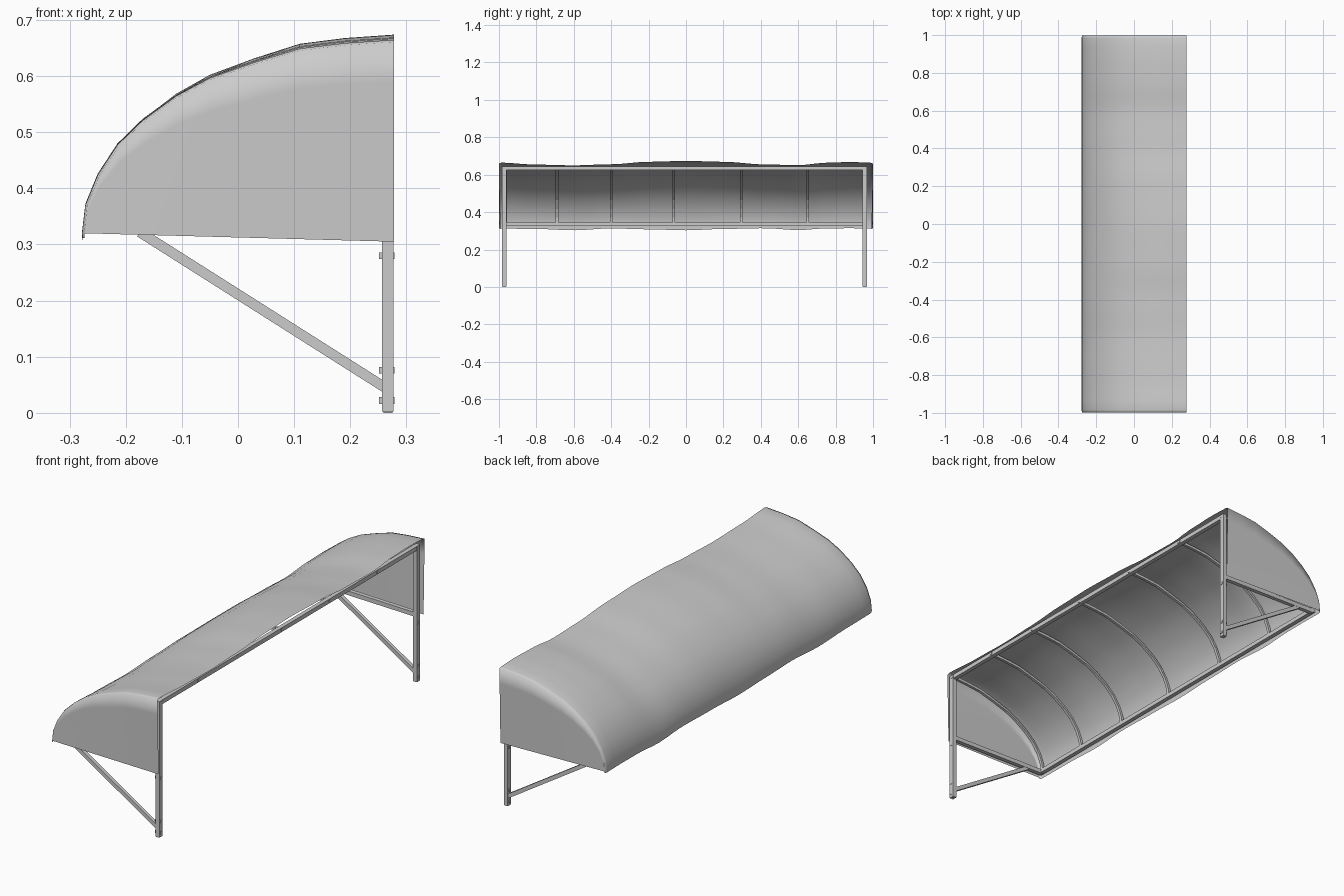
import bpy, bmesh
from mathutils import Vector

cube = bpy.data.objects.get("Cube")
if cube:
    bpy.data.objects.remove(cube)

grey = bpy.data.materials.new("plain grey")
grey.use_nodes = True
grey.diffuse_color = (0.6, 0.6, 0.6, 1)
bsdf = next(n for n in grey.node_tree.nodes if n.type == 'BSDF_PRINCIPLED')
bsdf.inputs["Base Color"].default_value = grey.diffuse_color
bsdf.inputs["Roughness"].default_value = 0.7

BACK = 0.278
# Canopy cross-section, from the front hem up to the wall
ARC = [(-0.278, 0.318), (-0.272, 0.37), (-0.25, 0.425), (-0.215, 0.48),
       (-0.17, 0.525), (-0.11, 0.57), (-0.05, 0.603), (0.03, 0.632),
       (0.11, 0.657), (0.19, 0.667), (BACK, 0.673)]
# Sag of the cloth along its length: y, ridge height, hem height
SAG = [(-1, 0.665, 0.32), (-0.8, 0.654, 0.318), (-0.6, 0.65, 0.311),
       (-0.4, 0.656, 0.321), (-0.2, 0.669, 0.316), (0, 0.674, 0.311),
       (0.2, 0.669, 0.318), (0.42, 0.655, 0.322), (0.6, 0.651, 0.312),
       (0.75, 0.664, 0.321), (0.88, 0.668, 0.322), (1, 0.664, 0.32)]


def finish(name, bm):
    bmesh.ops.recalc_face_normals(bm, faces=bm.faces)
    mesh = bpy.data.meshes.new(name)
    bm.to_mesh(mesh)
    bm.free()
    mesh.materials.append(grey)
    obj = bpy.data.objects.new(name, mesh)
    bpy.context.collection.objects.link(obj)
    return obj


def sag_at(y):
    for a, b in zip(SAG, SAG[1:]):
        if y <= b[0]:
            t = (y - a[0]) / (b[0] - a[0])
            t = t * t * (3 - 2 * t)
            return [a[k] + (b[k] - a[k]) * t for k in (1, 2)]
    return SAG[-1][1:]


def section(y, inset=0.0):
    top, hem = sag_at(y)
    low, high = ARC[0][1], ARC[-1][1]
    pts = []
    for x, z in ARC:
        f = (z - low) / (high - low)
        z = hem + f * (top - hem)
        pts.append(Vector((x + inset * (1 - f), y, z - inset * f)))
    return pts


def grid(bm, rows):
    for a, b in zip(rows, rows[1:]):
        for i in range(len(a) - 1):
            quad = list(dict.fromkeys((a[i], a[i + 1], b[i + 1], b[i])))
            if len(quad) > 2:
                bm.faces.new(quad)


def beam(name, a, b, wide, deep):
    a, b = Vector(a), Vector(b)
    bm = bmesh.new()
    bmesh.ops.create_cube(bm, size=1)
    run = (b - a).normalized()
    across = Vector((0, 1, 0)) if abs(run.y) < 0.5 else Vector((1, 0, 0))
    third = run.cross(across)
    for v in bm.verts:
        c = v.co.copy()
        v.co = ((a + b) / 2 + run * c.z * (b - a).length
                + across * c.x * wide + third * c.y * deep)
    return finish(name, bm)


# Canopy cloth with its two hanging end panels, one smooth skin
bm = bmesh.new()
COUNT = 40
ys = [-0.985 + 1.97 * i / COUNT for i in range(COUNT + 1)]
rows = [[bm.verts.new(p) for p in section(y)] for y in ys]
ends = {}
for side in (-1, 1):
    edge = [bm.verts.new(p) for p in section(side * 0.999, 0.004)]
    ends[side] = edge
rows = [ends[-1]] + rows + [ends[1]]
grid(bm, rows)
hem = [bm.verts.new(r[0].co + Vector((0.001, 0, -0.008))) for r in rows]
grid(bm, [[r[0] for r in rows], hem])
STEPS = 5
for side, edge in ends.items():
    panel = [edge]
    for s in range(1, STEPS + 1):
        row = [edge[0]]
        for v in edge[1:]:
            f = (v.co.x - edge[0].co.x) / (BACK - edge[0].co.x)
            base = edge[0].co.z + (0.305 - edge[0].co.z) * f
            p = v.co.copy()
            p.z += (base - p.z) * s / STEPS
            p.y = side * (0.999 - 0.008 * s / STEPS * f)
            row.append(bm.verts.new(p))
        panel.append(row)
    grid(bm, panel)
canopy = finish("canopy_cloth", bm)
for poly in canopy.data.polygons:
    poly.use_smooth = True

# Bent ribs under the cloth
for n, y in enumerate((-0.965, -0.69, -0.40, -0.065, 0.295, 0.65, 0.95), 1):
    bm = bmesh.new()
    loops = []
    for x, z in ARC:
        f = (z - ARC[0][1]) / (ARC[-1][1] - ARC[0][1])
        ring = []
        for inset, dy in ((0.008, -0.007), (0.008, 0.007),
                          (0.021, 0.007), (0.021, -0.007)):
            px = x + inset * (1 - f)
            pz = z - inset * f - 0.022 * f + 0.008 * (1 - f)
            ring.append(bm.verts.new((px, y + dy, pz)))
        loops.append(ring + ring[:1])
    grid(bm, loops)
    bm.faces.new(loops[0][:4])
    bm.faces.new(loops[-1][:4])
    finish(f"rib_{n}", bm)

# Long rails at the wall and at the front hem
beam("wall_rail", (0.266, -0.982, 0.635), (0.266, 0.965, 0.635), 0.02, 0.02)
beam("front_rail", (-0.262, -0.982, 0.335), (-0.262, 0.965, 0.335), 0.02, 0.02)

# Brackets: wall post, arm, diagonal brace and bolts at each end
for side, y in (("right", -0.972), ("left", 0.955)):
    beam(f"{side}_post", (0.267, y, 0.002), (0.267, y, 0.645), 0.024, 0.02)
    beam(f"{side}_arm", (-0.262, y, 0.331), (0.26, y, 0.318), 0.02, 0.02)
    beam(f"{side}_brace", (-0.175, y, 0.322), (0.262, y, 0.045), 0.018, 0.018)
    beam(f"{side}_foot", (0.267, y, 0), (0.267, y, 0.004), 0.018, 0.016)
    for n, z in enumerate((0.022, 0.076, 0.28), 1):
        beam(f"{side}_bolt_{n}", (0.251, y, z), (0.279, y, z), 0.012, 0.012)
